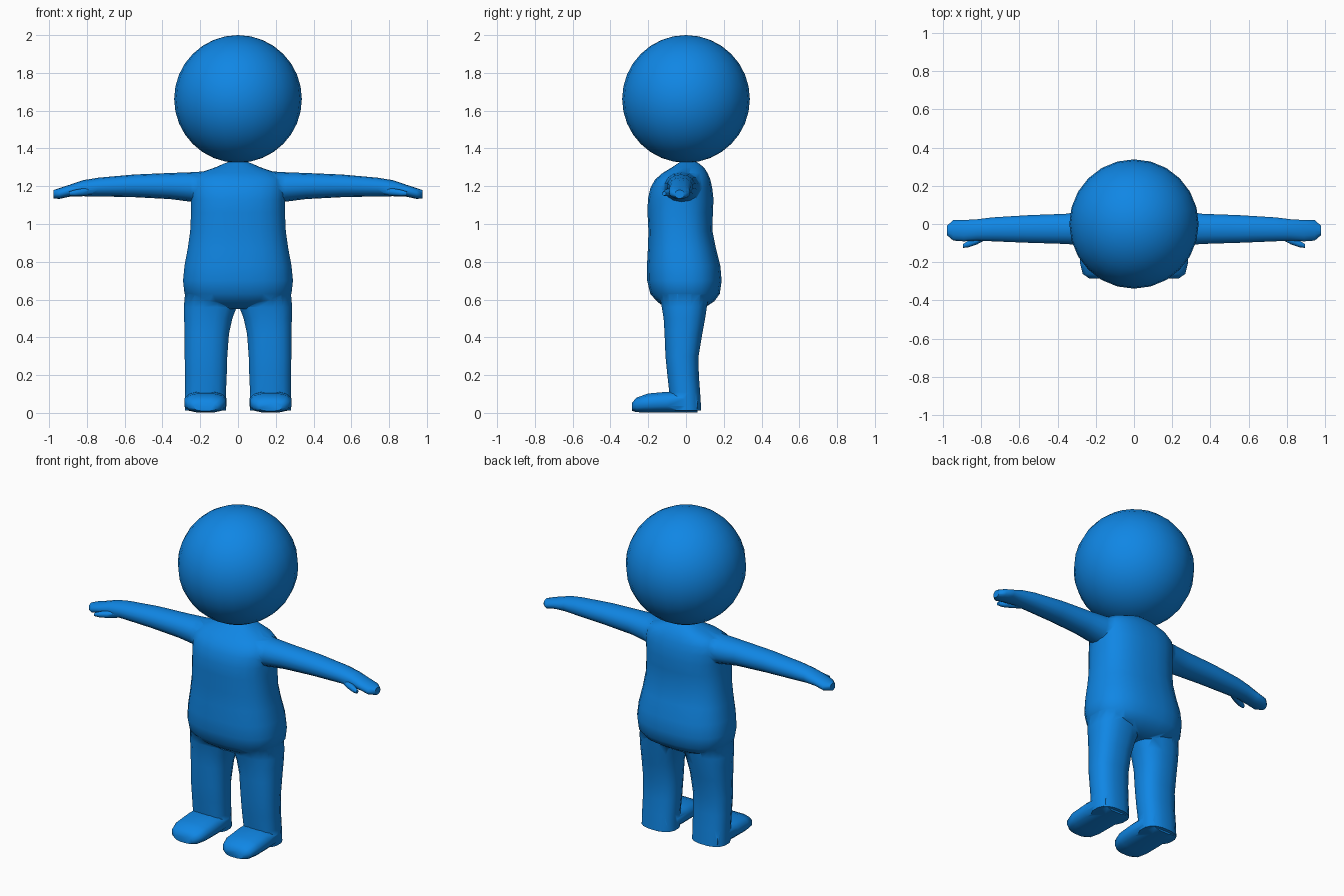
import bpy, bmesh, math
from mathutils import Vector

blue = bpy.data.materials.new("bright_blue")
blue.diffuse_color = (0.005, 0.24, 0.78, 1)


def finish(name, bm):
    bmesh.ops.recalc_face_normals(bm, faces=bm.faces)
    me = bpy.data.meshes.new(name)
    bm.to_mesh(me)
    bm.free()
    ob = bpy.data.objects.new(name, me)
    bpy.context.collection.objects.link(ob)
    me.materials.append(blue)
    return ob


def loft(name, axis, sections, sides=16, power=2.0, mirror=False):
    """Skin rounded rings: each section is (position, a_min, a_max, b_min, b_max)."""
    bm = bmesh.new()
    rings = []
    for p, a0, a1, b0, b1 in sections:
        ring = []
        for i in range(sides):
            t = 2 * math.pi * (i + 0.5) / sides
            c, s = math.cos(t), math.sin(t)
            a = (a0 + a1) / 2 + (a1 - a0) / 2 * math.copysign(abs(c) ** (2 / power), c)
            b = (b0 + b1) / 2 + (b1 - b0) / 2 * math.copysign(abs(s) ** (2 / power), s)
            co = {"x": (p, a, b), "y": (a, p, b), "z": (a, b, p)}[axis]
            ring.append(bm.verts.new((-co[0], co[1], co[2]) if mirror else co))
        rings.append(ring)
    for r, q in zip(rings, rings[1:]):
        for i in range(sides):
            j = (i + 1) % sides
            bm.faces.new((r[i], r[j], q[j], q[i]))
    bm.faces.new(rings[0])
    bm.faces.new(rings[-1])
    return finish(name, bm)


# Torso: z, half width, front y, back y
torso = [(0.55, 0.16, -0.10, 0.09), (0.59, 0.25, -0.155, 0.15),
         (0.63, 0.285, -0.19, 0.18), (0.70, 0.293, -0.207, 0.19),
         (0.78, 0.285, -0.208, 0.183), (0.87, 0.268, -0.203, 0.16),
         (0.96, 0.255, -0.20, 0.142), (1.06, 0.25, -0.205, 0.143),
         (1.13, 0.25, -0.203, 0.147), (1.19, 0.255, -0.19, 0.14),
         (1.235, 0.25, -0.165, 0.13), (1.27, 0.21, -0.125, 0.115),
         (1.30, 0.12, -0.075, 0.095), (1.32, 0.075, -0.045, 0.07),
         (1.332, 0.04, -0.025, 0.05)]
body = loft("body", "z", [(z, -w, w, f, b) for z, w, f, b in torso], 24, 2.5)

# Limb sections on the +x side
leg = [(0.012, 0.062, 0.282, -0.085, 0.082), (0.11, 0.062, 0.282, -0.09, 0.076),
       (0.20, 0.058, 0.282, -0.10, 0.069), (0.30, 0.055, 0.284, -0.11, 0.068),
       (0.42, 0.046, 0.285, -0.115, 0.088), (0.50, 0.028, 0.287, -0.12, 0.103),
       (0.56, 0.005, 0.289, -0.13, 0.112), (0.66, -0.01, 0.28, -0.15, 0.13)]
foot = [(-0.285, 0.11, 0.235, 0.01, 0.055), (-0.262, 0.078, 0.27, 0.003, 0.082),
        (-0.20, 0.06, 0.286, 0.0, 0.104), (-0.10, 0.057, 0.287, 0.0, 0.113),
        (0.0, 0.058, 0.283, 0.0, 0.113), (0.06, 0.09, 0.26, 0.0, 0.09)]
arm = [(0.15, -0.12, 0.09, 1.09, 1.28), (0.25, -0.115, 0.07, 1.118, 1.274),
       (0.36, -0.106, 0.055, 1.132, 1.27), (0.55, -0.10, 0.048, 1.142, 1.262),
       (0.74, -0.092, 0.036, 1.146, 1.245), (0.82, -0.088, 0.026, 1.147, 1.232),
       (0.89, -0.092, 0.022, 1.145, 1.208), (0.945, -0.088, 0.022, 1.133, 1.19),
       (0.977, -0.06, -0.008, 1.135, 1.18)]
thumb = [(0.76, -0.075, -0.04, 1.155, 1.19), (0.82, -0.108, -0.06, 1.148, 1.19),
         (0.865, -0.123, -0.085, 1.146, 1.182), (0.895, -0.126, -0.105, 1.15, 1.172)]

# Fuse the limbs into one continuous body
for mirror, side in ((False, "left"), (True, "right")):
    for part, axis, data, sides, power in (("leg", "z", leg, 16, 2.5), ("foot", "y", foot, 12, 2.7),
                                           ("arm", "x", arm, 14, 2.1), ("thumb", "x", thumb, 8, 2.0)):
        limb = loft(f"{side}_{part}", axis, data, sides, power, mirror)
        mod = body.modifiers.new(part, "BOOLEAN")
        mod.operation, mod.solver, mod.object = "UNION", "EXACT", limb
        bpy.context.view_layer.objects.active = body
        bpy.ops.object.modifier_apply(modifier=mod.name)
        bpy.data.objects.remove(limb)

# Round head
bm = bmesh.new()
bmesh.ops.create_uvsphere(bm, u_segments=24, v_segments=16, radius=0.338)
bmesh.ops.translate(bm, verts=bm.verts, vec=Vector((0, 0, 1.662)))
head = finish("head", bm)

# Smooth shading with sharp creases kept
for ob in (body, head):
    bpy.ops.object.select_all(action="DESELECT")
    ob.select_set(True)
    bpy.context.view_layer.objects.active = ob
    bpy.ops.object.shade_smooth_by_angle(angle=math.radians(50))
